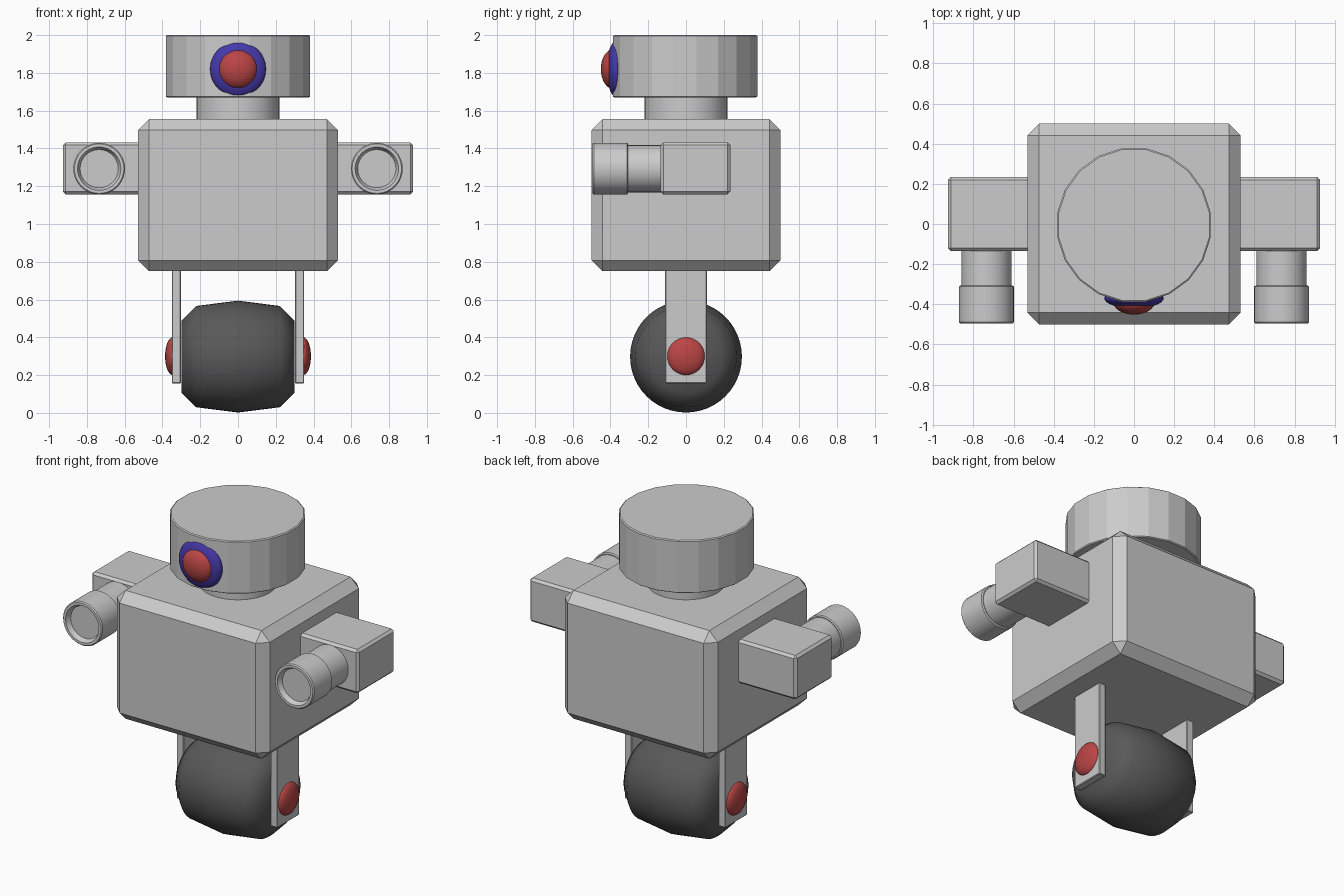
import bpy, math
from mathutils import Vector

if "Cube" in bpy.data.objects:
    bpy.data.objects.remove(bpy.data.objects["Cube"])


def paint(name, rgb):
    m = bpy.data.materials.new(name)
    m.diffuse_color = (*rgb, 1)
    m.use_nodes = True
    m.node_tree.nodes["Principled BSDF"].inputs["Base Color"].default_value = m.diffuse_color
    return m


RED = paint("red", (0.50, 0.06, 0.06))
BLUE = paint("blue", (0.06, 0.04, 0.40))
RUBBER = paint("rubber", (0.10, 0.10, 0.10))


def finish(name, mat=None, bevel=0, smooth=None):
    ob = bpy.context.object
    ob.name = name
    if mat:
        ob.data.materials.append(mat)
    if bevel:
        b = ob.modifiers.new("bevel", 'BEVEL')
        b.width, b.segments = bevel, 1
        b.limit_method, b.angle_limit = 'ANGLE', math.radians(40)
    if smooth:
        bpy.ops.object.shade_smooth_by_angle(angle=math.radians(smooth))
    return ob


def box(name, lo, hi, bevel=0):
    lo, hi = Vector(lo), Vector(hi)
    bpy.ops.mesh.primitive_cube_add(size=1, location=(lo + hi) / 2)
    bpy.context.object.scale = hi - lo
    bpy.ops.object.transform_apply(location=False, rotation=False, scale=True)
    return finish(name, bevel=bevel)


def ellipsoid(name, centre, radii, mat):
    bpy.ops.mesh.primitive_uv_sphere_add(segments=32, ring_count=16, radius=1, location=centre)
    bpy.context.object.scale = radii
    bpy.ops.object.transform_apply(location=False, rotation=False, scale=True)
    return finish(name, mat, smooth=60)


def lathe(name, profile, centre, axis, sides=32, mat=None, smooth=30):
    """Revolve (distance, radius) points about an axis, closing both ends."""
    axis = Vector(axis)
    u = axis.orthogonal().normalized()
    v = axis.cross(u)
    verts, faces = [], []
    for d, r in profile:
        for i in range(sides):
            a = 2 * math.pi * i / sides
            verts.append(axis * d + u * r * math.cos(a) + v * r * math.sin(a))
    for k in range(len(profile) - 1):
        for i in range(sides):
            j = (i + 1) % sides
            faces.append((k * sides + i, k * sides + j, (k + 1) * sides + j, (k + 1) * sides + i))
    faces.append(tuple(reversed(range(sides))))
    faces.append(tuple(range(len(verts) - sides, len(verts))))
    me = bpy.data.meshes.new(name)
    me.from_pydata(verts, [], faces)
    ob = bpy.data.objects.new(name, me)
    ob.location = centre
    bpy.context.collection.objects.link(ob)
    bpy.ops.object.select_all(action='DESELECT')
    bpy.context.view_layer.objects.active = ob
    ob.select_set(True)
    return finish(name, mat, smooth=smooth)


# Body, neck and faceted head
box("body", (-0.53, -0.5, 0.75), (0.53, 0.5, 1.555), bevel=0.058)
lathe("neck", [(1.5, 0.22), (1.70, 0.22)], (0, 0, 0), (0, 0, 1))
lathe("head", [(1.67, 0.38), (1.675, 0.387), (1.995, 0.387), (2.0, 0.38)],
      (0, -0.005, 0), (0, 0, 1), sides=20, smooth=None)

# Eye
ellipsoid("eye_ring", (0, -0.37, 1.82), (0.148, 0.05, 0.148), BLUE)
ellipsoid("eye_lens", (0, -0.385, 1.82), (0.105, 0.066, 0.105), RED)

for s, side in ((-1, "left"), (1, "right")):
    # Arm block with forward barrel and recessed muzzle
    xs = sorted((s * 0.5, s * 0.927))
    box(side + "_arm", (xs[0], -0.135, 1.157), (xs[1], 0.235, 1.432), bevel=0.015)
    lathe(side + "_barrel", [(0.10, 0.125), (0.32, 0.125)], (s * 0.735, 0, 1.293), (0, -1, 0))
    lathe(side + "_muzzle",
          [(0.307, 0.13), (0.312, 0.137), (0.488, 0.137), (0.495, 0.131),
           (0.495, 0.115), (0.465, 0.101)],
          (s * 0.735, 0, 1.293), (0, -1, 0))
    # Fork leg and hub cap
    xs = sorted((s * 0.302, s * 0.35))
    box(side + "_fork_leg", (xs[0], -0.11, 0.156), (xs[1], 0.11, 0.78), bevel=0.004)
    ellipsoid(side + "_hub_cap", (s * 0.345, 0, 0.30), (0.041, 0.1, 0.1), RED)

# Barrel-shaped wheel
lathe("wheel", [(-0.30, 0.19), (-0.222, 0.268), (0, 0.296), (0.222, 0.268), (0.30, 0.19)],
      (0, 0, 0.298), (1, 0, 0), sides=48, mat=RUBBER, smooth=60)
